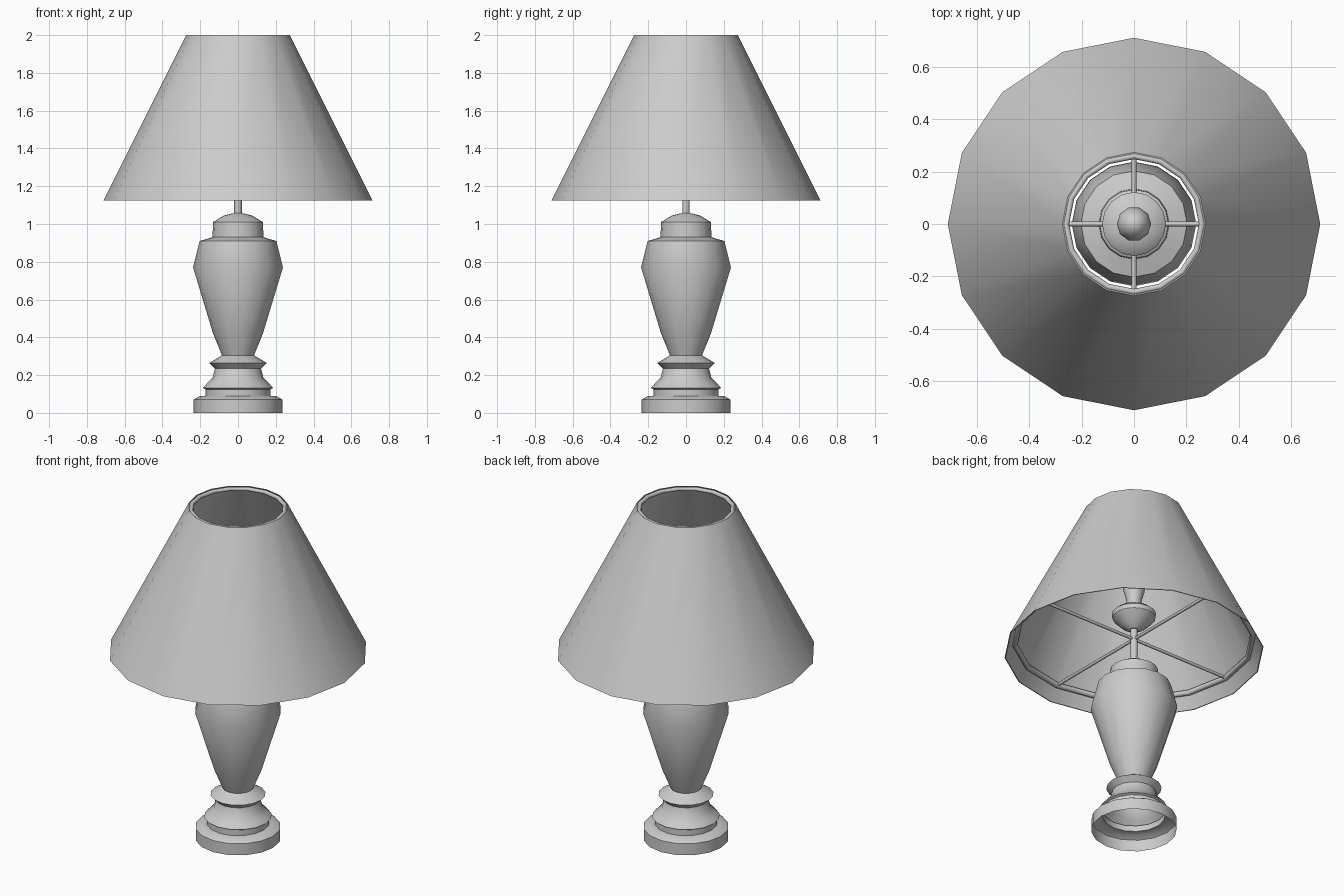
import bpy, bmesh, math

if "Cube" in bpy.data.objects:
    bpy.data.objects.remove(bpy.data.objects["Cube"])


def smooth(obj, angle):
    bpy.ops.object.select_all(action='DESELECT')
    obj.select_set(True)
    bpy.context.view_layer.objects.active = obj
    bpy.ops.object.shade_smooth_by_angle(angle=math.radians(angle))


def lathe(name, profile, sides=16, closed=False, angle=32):
    """Revolve (radius, z) points around z; radius 0 makes a pole."""
    bm = bmesh.new()
    rings = []
    for r, z in profile:
        rings.append([bm.verts.new((r * math.cos(2 * math.pi * i / sides),
                                    r * math.sin(2 * math.pi * i / sides), z))
                      for i in range(sides)])
    pairs = list(zip(rings, rings[1:]))
    if closed:
        pairs.append((rings[-1], rings[0]))
    for a, b in pairs:
        for i in range(sides):
            j = (i + 1) % sides
            bm.faces.new((a[i], a[j], b[j], b[i]))
    bmesh.ops.remove_doubles(bm, verts=bm.verts, dist=1e-5)
    mesh = bpy.data.meshes.new(name)
    bm.to_mesh(mesh)
    bm.free()
    obj = bpy.data.objects.new(name, mesh)
    bpy.context.collection.objects.link(obj)
    smooth(obj, angle)
    return obj


def wire_ring(name, radius, wire, z):
    profile = [(radius + wire * math.cos(2 * math.pi * k / 8),
                z + wire * math.sin(2 * math.pi * k / 8)) for k in range(8)]
    lathe(name, profile, closed=True, angle=50)


# Turned foot, open underneath
lathe("foot", [(0.235, 0), (0.235, 0.07), (0.205, 0.088), (0.172, 0.09),
               (0.172, 0.125), (0.186, 0.132), (0.165, 0.155), (0.135, 0.185),
               (0.122, 0.235), (0.152, 0.265), (0.085, 0.305)])

# Vase body with collar and domed cap
lathe("body", [(0.085, 0.305), (0.132, 0.42), (0.238, 0.77), (0.203, 0.91),
               (0.135, 0.93), (0.132, 1.01), (0.075, 1.045), (0.02, 1.058)])

# Stem, socket cup and bulb
lathe("stem", [(0.02, 1.05), (0.02, 1.28)], sides=10, angle=40)
lathe("socket_cup", [(0, 1.265), (0.03, 1.265), (0.07, 1.29), (0.118, 1.34),
                     (0.122, 1.365), (0.1, 1.385), (0.045, 1.4), (0, 1.4)])
lathe("bulb", [(0.04, 1.395), (0.042, 1.45), (0.058, 1.51), (0.066, 1.56),
               (0.055, 1.61), (0.03, 1.64), (0, 1.65)], sides=10, angle=50)

# Thin conical shade
lathe("shade", [(0.712, 1.125), (0.274, 2.0), (0.269, 2.0), (0.707, 1.125)],
      closed=True)

# Wire rings inside the shade
wire_ring("top_ring", 0.26, 0.012, 1.988)
wire_ring("bottom_ring", 0.655, 0.016, 1.205)

# Crossed spokes carrying the shade
for name, rot in (("spoke_x", (0, math.pi / 2, 0)), ("spoke_y", (math.pi / 2, 0, 0))):
    bpy.ops.mesh.primitive_cylinder_add(vertices=8, radius=0.009, depth=1.31,
                                        location=(0, 0, 1.207), rotation=rot)
    bpy.context.object.name = name
    smooth(bpy.context.object, 50)
